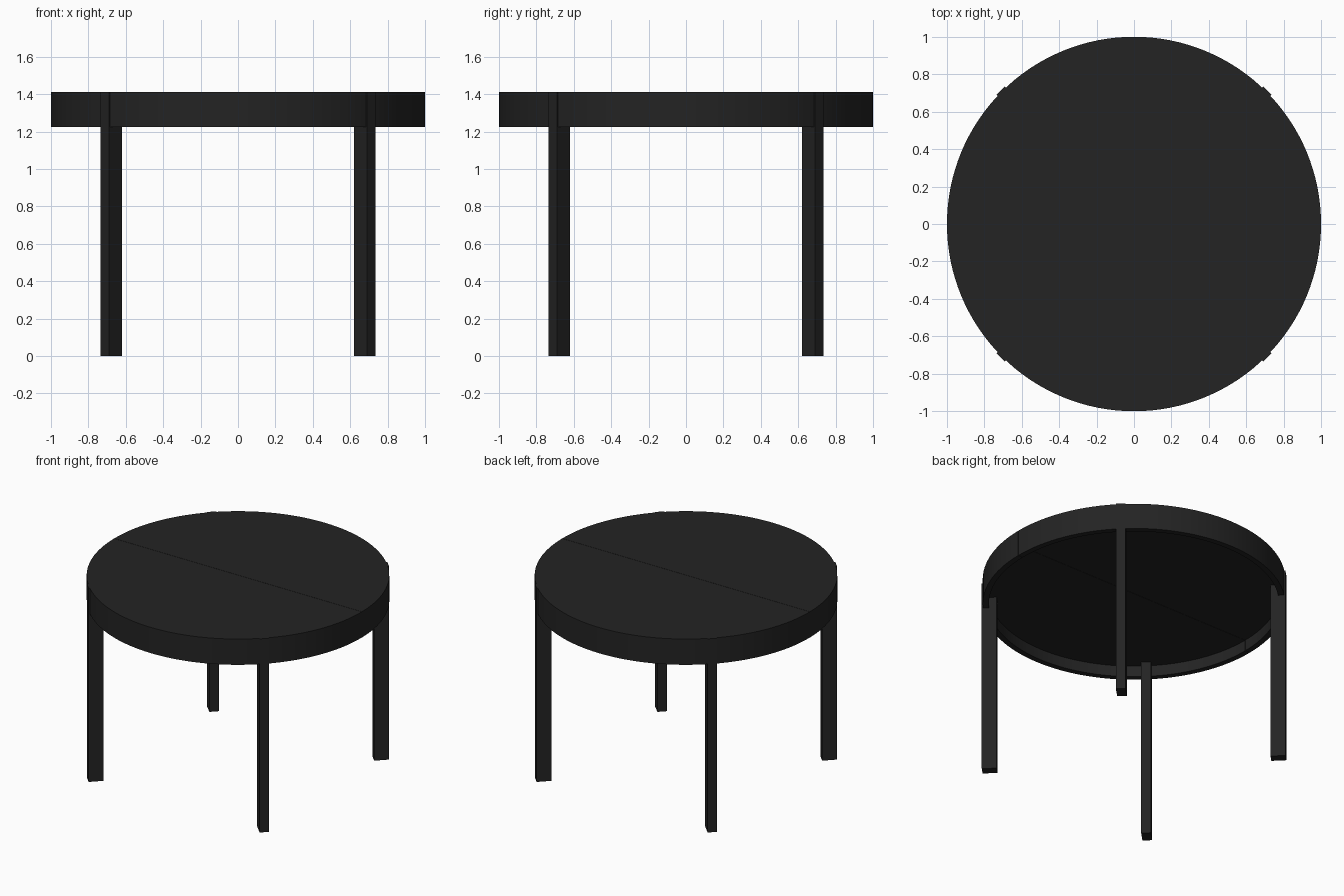
import bpy, bmesh, math
from mathutils import Matrix

if "Cube" in bpy.data.objects:
    bpy.data.objects.remove(bpy.data.objects["Cube"])

R, R_IN = 1.0, 0.96                      # rim outer / inner radius
Z_RIM, Z_UNDER, Z_TOP = 1.225, 1.305, 1.413
LEG_IN, LEG_OUT, LEG_W = 0.909, 1.008, 0.064
SEG = 64                                 # segments per half circle
GAP = 0.001                              # half of the seam between the two halves

black = bpy.data.materials.new("black lacquer")
black.diffuse_color = (0.017, 0.017, 0.017, 1)
black.use_nodes = True
black.node_tree.nodes["Principled BSDF"].inputs["Base Color"].default_value = black.diffuse_color


def finish(name, bm):
    bmesh.ops.recalc_face_normals(bm, faces=bm.faces)
    mesh = bpy.data.meshes.new(name)
    bm.to_mesh(mesh)
    bm.free()
    mesh.materials.append(black)
    ob = bpy.data.objects.new(name, mesh)
    bpy.context.collection.objects.link(ob)
    return ob


def half_top(name, turn):
    """Half disc with a hanging rim, open seam side closed by flat faces."""
    bm = bmesh.new()
    profile = [(R, Z_TOP), (R, Z_RIM), (R_IN, Z_RIM), (R_IN, Z_UNDER)]
    rows = []
    for i in range(SEG + 1):
        a = math.pi * i / SEG
        rows.append([bm.verts.new((r * math.cos(a), r * math.sin(a) + GAP, z)) for r, z in profile])
    for a, b in zip(rows, rows[1:]):
        for k in range(3):
            bm.faces.new((a[k], b[k], b[k + 1], a[k + 1]))
    bm.faces.new([r[0] for r in rows])            # top surface
    bm.faces.new([r[3] for r in rows])            # underside
    bm.faces.new(rows[0] + rows[-1][::-1])        # seam face
    bmesh.ops.rotate(bm, verts=bm.verts, matrix=Matrix.Rotation(turn, 3, 'Z'))
    ob = finish(name, bm)
    bpy.ops.object.select_all(action='DESELECT')
    ob.select_set(True)
    bpy.context.view_layer.objects.active = ob
    bpy.ops.object.shade_smooth_by_angle(angle=math.radians(30))


def leg(name, angle):
    """Leg slotted over the rim: thin outer strip, thick inner tongue."""
    bm = bmesh.new()
    lip = R - 0.004
    outline = [(LEG_IN, 0), (LEG_OUT, 0), (LEG_OUT, Z_TOP), (lip, Z_TOP), (lip, Z_RIM),
               (R_IN, Z_RIM), (R_IN, Z_UNDER), (LEG_IN, Z_UNDER)]
    face = bm.faces.new([bm.verts.new((r, -LEG_W / 2, z)) for r, z in outline])
    ext = bmesh.ops.extrude_face_region(bm, geom=[face])
    moved = [g for g in ext["geom"] if isinstance(g, bmesh.types.BMVert)]
    bmesh.ops.translate(bm, verts=moved, vec=(0, LEG_W, 0))
    bmesh.ops.rotate(bm, verts=bm.verts, matrix=Matrix.Rotation(angle, 3, 'Z'))
    finish(name, bm)


# Table top in two halves
half_top("back_half_top", 0)
half_top("front_half_top", math.pi)

# Four diagonal legs
for i, name in enumerate(("back_right_leg", "back_left_leg", "front_left_leg", "front_right_leg")):
    leg(name, math.radians(45 + 90 * i))
